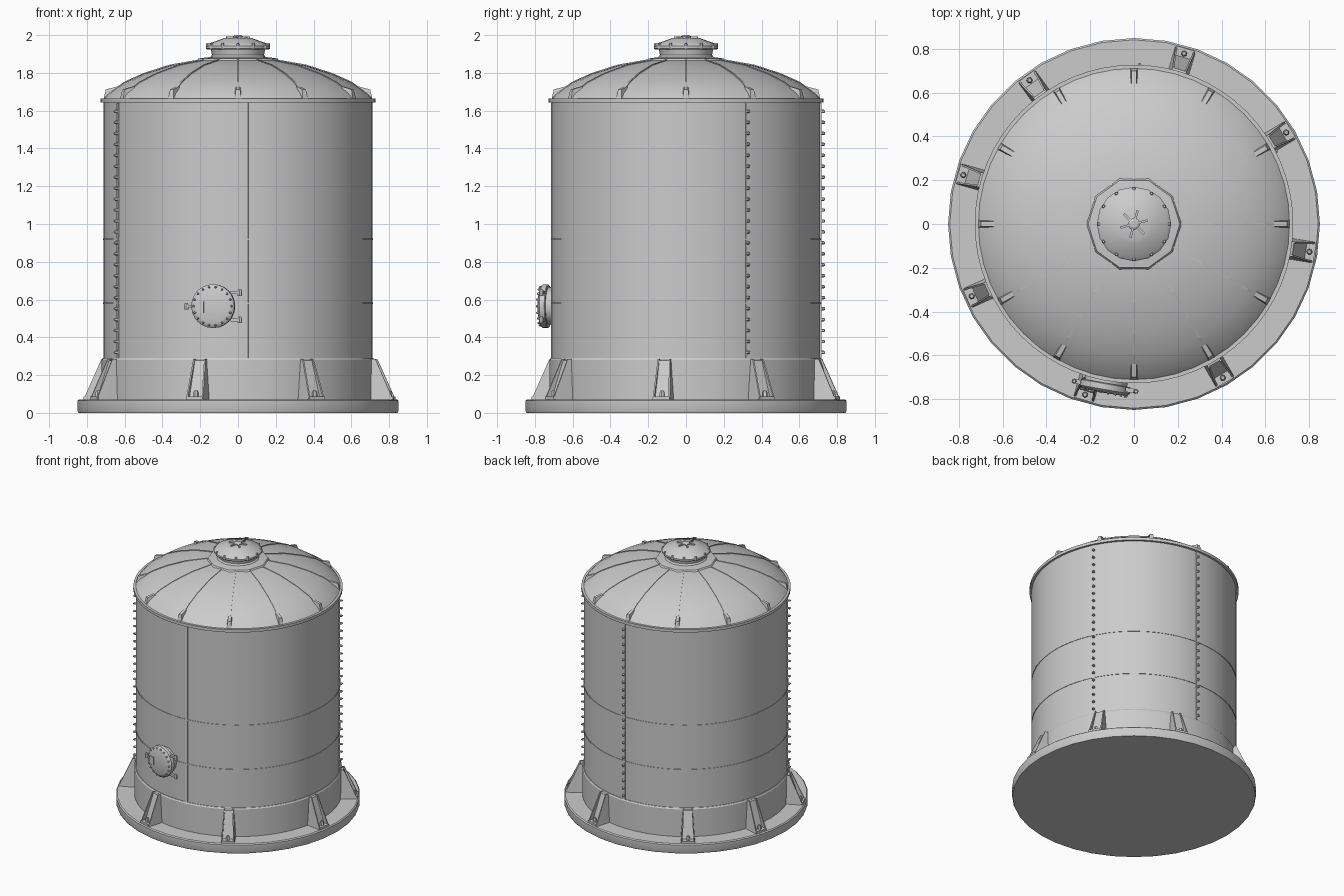
import bpy, bmesh
from math import radians, cos, sin, pi
from mathutils import Matrix, Vector

if "Cube" in bpy.data.objects:
    bpy.data.objects.remove(bpy.data.objects["Cube"])


def frame(deg, r=0.0, z=0.0):
    """Local x points out from the tank, y along the wall, z up."""
    return (Matrix.Rotation(radians(deg), 4, 'Z') @ Matrix.Translation((r, 0, z)))


def finish(bm, name):
    bmesh.ops.remove_doubles(bm, verts=bm.verts, dist=1e-5)
    bmesh.ops.recalc_face_normals(bm, faces=bm.faces)
    me = bpy.data.meshes.new(name)
    bm.to_mesh(me)
    bm.free()
    ob = bpy.data.objects.new(name, me)
    bpy.context.collection.objects.link(ob)
    return ob


def add_lathe(bm, profile, n, mat=Matrix(), closed=False):
    rings = [[bm.verts.new(mat @ Vector((r * cos(2 * pi * i / n), r * sin(2 * pi * i / n), z)))
              for i in range(n)] if r > 0 else [bm.verts.new(mat @ Vector((0, 0, z)))]
             for r, z in profile]
    pairs = list(zip(rings, rings[1:])) + ([(rings[-1], rings[0])] if closed else [])
    for a, b in pairs:
        for i in range(n):
            j = (i + 1) % n
            quad = [a[i % len(a)], a[j % len(a)], b[j % len(b)], b[i % len(b)]]
            bm.faces.new(list(dict.fromkeys(quad)))


def lathe(name, profile, n, mat=Matrix(), closed=False):
    bm = bmesh.new()
    add_lathe(bm, profile, n, mat, closed)
    return finish(bm, name)


def add_box(bm, size, mat):
    bmesh.ops.create_cube(bm, size=1, matrix=mat @ Matrix.Diagonal((*size, 1)))


def add_hull(bm, pts, mat):
    vs = [bm.verts.new(mat @ Vector(p)) for p in pts]
    bmesh.ops.convex_hull(bm, input=vs)


def add_bolt(bm, r, h, mat, n=6):
    add_lathe(bm, [(0, -h / 2), (r, -h / 2), (r, h / 4), (r * 0.6, h / 2), (0, h / 2)], n, mat)


OUT = Matrix.Rotation(pi / 2, 4, 'Y')   # turns a z axis into the outward axis
R = 0.712

# Foundation, shell and skirt
lathe("base_plate", [(0, 0), (0.845, 0), (0.85, 0.012), (0.85, 0.065), (0.842, 0.072), (0, 0.072)], 36)
lathe("tank_shell", [(0, 0.07), (R, 0.07), (R, 1.65), (0, 1.65)], 64)
lathe("skirt", [(R - .01, 0.07), (0.722, 0.07), (0.722, 0.28), (0.716, 0.29), (R - .01, 0.29)], 64, closed=True)
lathe("top_rim", [(0.69, 1.642), (0.728, 1.642), (0.728, 1.664), (0.69, 1.664)], 64, closed=True)

# Horizontal weld bands
for i, z in enumerate((0.58, 0.92)):
    lathe(f"weld_band_{i}", [(R - .01, z - .005), (R + .003, z - .004), (R + .003, z + .004), (R - .01, z + .005)], 64, closed=True)

# Vertical seams with rivets
for deg, rivets in ((-85, False), (27, True), (88, True), (207, True)):
    bm = bmesh.new()
    add_box(bm, (0.02, 0.016, 1.35), frame(deg, R - 0.005, 0.965))
    if rivets:
        for k in range(23):
            add_bolt(bm, 0.009, 0.024, frame(deg, R + 0.012, 0.32 + k * 0.058) @ OUT)
    finish(bm, f"vertical_seam_{deg % 360}")

# Domed roof
dome = [(0.715, 1.66), (0.685, 1.692), (0.60, 1.75), (0.50, 1.795), (0.36, 1.84), (0.20, 1.868), (0, 1.872)]
lathe("dome_roof", dome, 48)

# Roof seam ribs and edge lugs
ribs, lugs = bmesh.new(), bmesh.new()
for k in range(12):
    m = frame(30 * k)
    for (r0, z0), (r1, z1) in zip(dome[1:5], dome[2:6]):
        add_hull(ribs, [(r, s * 0.005, z + d) for r, z in ((r0, z0), (r1, z1))
                        for s in (-1, 1) for d in (-0.01, 0.004)], m)
    w = 0.018
    add_hull(lugs, [(r, s * w * t, z) for r, z, t in
                    ((0.64, 1.70, 1), (0.712, 1.66, 1), (0.64, 1.728, 0.6), (0.70, 1.712, 0.6))
                    for s in (-1, 1)], m)
finish(ribs, "roof_ribs")
finish(lugs, "roof_lugs")

# Roof hatch
lathe("hatch_collar", [(0.225, 1.855), (0.21, 1.876), (0.15, 1.884), (0, 1.884)], 10)
lathe("hatch_neck", [(0.15, 1.88), (0.138, 1.895), (0.145, 1.932), (0, 1.932)], 20)
lathe("hatch_lid", [(0, 1.925), (0.165, 1.925), (0.17, 1.93), (0.17, 1.942), (0.158, 1.954),
                    (0.09, 1.978), (0.075, 1.984), (0, 1.986)], 16)
bm = bmesh.new()
for k in range(12):
    add_bolt(bm, 0.009, 0.032, frame(30 * k, 0.161, 1.942))
for k in range(3):
    add_box(bm, (0.13, 0.01, 0.01), frame(60 * k + 15, 0, 1.988))
add_bolt(bm, 0.028, 0.028, Matrix.Translation((0, 0, 1.986)), 8)
finish(bm, "hatch_fittings")

# Skirt brackets with anchor bolts
bm = bmesh.new()
for deg in (73.6, 31, -9, -60, -106, -156, 164, 126):
    m = frame(deg)
    # two tapered gussets, a sloping web set between them
    for s in (-1, 1):
        add_hull(bm, [(r, s * (w - d), z) for r, z, w in
                      ((0.70, 0.07, 0.048), (0.83, 0.07, 0.048), (0.83, 0.088, 0.046),
                       (0.742, 0.285, 0.034), (0.70, 0.285, 0.034)) for d in (0, 0.008)], m)
    add_hull(bm, [(r, s * w, z) for r, z, w in
                  ((0.70, 0.07, 0.044), (0.80, 0.07, 0.044), (0.736, 0.278, 0.03), (0.70, 0.285, 0.03))
                  for s in (-1, 1)], m)
    add_box(bm, (0.05, 0.09, 0.018), m @ Matrix.Translation((0.812, 0, 0.079)))
    add_bolt(bm, 0.014, 0.045, m @ Matrix.Translation((0.812, 0, 0.095)))
finish(bm, "skirt_brackets")

# Round side manhole
M = frame(-100, 0, 0.565)
lathe("manhole_neck", [(0.098, 0.67), (0.098, 0.745)], 24, M @ OUT)
lathe("manhole_lid", [(0, 0.738), (0.112, 0.738), (0.116, 0.742), (0.116, 0.768),
                      (0.108, 0.776), (0.09, 0.782), (0, 0.784)], 24, M @ OUT)
bm = bmesh.new()
for k in range(18):
    a = 2 * pi * k / 18
    add_bolt(bm, 0.006, 0.016, M @ Matrix.Translation((0.78, 0.102 * cos(a), 0.102 * sin(a))) @ OUT)
for dz in (-0.072, 0.072):                       # hinges
    add_box(bm, (0.02, 0.05, 0.016), M @ Matrix.Translation((0.752, 0.118, dz)))
    add_bolt(bm, 0.012, 0.035, M @ Matrix.Translation((0.752, 0.142, dz)))
add_box(bm, (0.02, 0.04, 0.014), M @ Matrix.Translation((0.755, -0.13, 0)))   # latch
add_bolt(bm, 0.012, 0.034, M @ Matrix.Translation((0.755, -0.145, 0)))
add_box(bm, (0.014, 0.04, 0.06), M @ Matrix.Translation((0.782, -0.065, -0.005)))  # handle plate
finish(bm, "manhole_fittings")

# Smooth shading with hard edges kept
for ob in bpy.context.collection.objects:
    ob.select_set(True)
    bpy.context.view_layer.objects.active = ob
bpy.ops.object.shade_smooth_by_angle(angle=radians(30))
